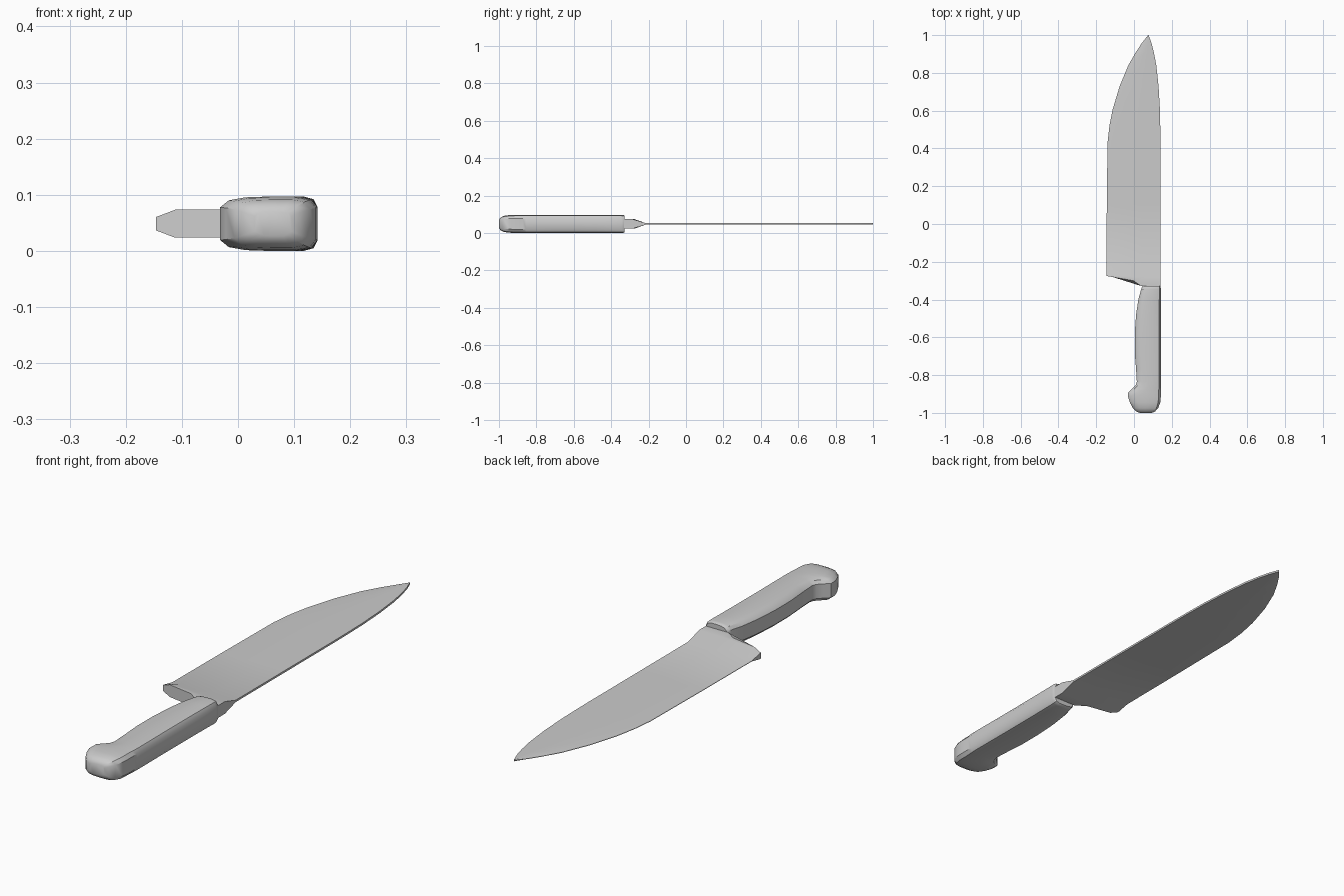
import bpy, bmesh

ZC = 0.0485  # mid height of the knife


def loft(name, rings, angle):
    """Skin a list of equal-length closed rings and cap both ends."""
    bm = bmesh.new()
    loops = [[bm.verts.new(p) for p in ring] for ring in rings]
    n = len(rings[0])
    for a, b in zip(loops, loops[1:]):
        for i in range(n):
            j = (i + 1) % n
            bm.faces.new((a[i], a[j], b[j], b[i]))
    bm.faces.new(loops[0])
    bm.faces.new(loops[-1])
    bmesh.ops.remove_doubles(bm, verts=bm.verts, dist=0.00001)
    bmesh.ops.recalc_face_normals(bm, faces=bm.faces)
    me = bpy.data.meshes.new(name)
    bm.to_mesh(me)
    bm.free()
    ob = bpy.data.objects.new(name, me)
    bpy.context.collection.objects.link(ob)
    bpy.ops.object.select_all(action='DESELECT')
    ob.select_set(True)
    bpy.context.view_layer.objects.active = ob
    bpy.ops.object.shade_smooth_by_angle(angle=angle)
    return ob


def mirrored(half):
    """Close a ring from (x, y, half thickness) points, mirrored in z."""
    top = [(x, y, ZC + h) for x, y, h in half]
    return top + [(x, y, ZC - h) for x, y, h in reversed(half)]


# blade with thick bolster: columns run from cutting edge to spine
COLS = (0, 0.12, 0.5, 0.64, 1)
BACK_Y = (-0.275, -0.281, -0.300, -0.328, -0.332)
FLAT_Y = (-0.270, -0.274, -0.280, -0.282, -0.285)


def blade_row(x0, x1, ys, hs):
    return mirrored([(x0 + (x1 - x0) * c, y, h) for c, y, h in zip(COLS, ys, hs)])


thick = (0.012, 0.025, 0.025, 0.025, 0.025)
rows = [blade_row(-0.146, 0.14, BACK_Y, thick),
        blade_row(-0.146, 0.14, FLAT_Y, thick)]
outline = [(-0.215, -0.146, 0.14), (0.1, -0.144, 0.14), (0.43, -0.140, 0.14),
           (0.52, -0.130, 0.139), (0.61, -0.112, 0.137), (0.73, -0.076, 0.130),
           (0.84, -0.030, 0.118), (0.91, 0.010, 0.105), (0.96, 0.043, 0.092),
           (1.0, 0.075, 0.077)]
for y, x0, x1 in outline:
    rows.append(blade_row(x0, x1, [y] * 5, (0.001, 0.003, 0.004, 0.004, 0.004)))
loft("blade", rows, 0.35)

# handle: rounded section following the belly and butt hook
SECTION = [(0, 0.6), (0.09, 0.86), (0.26, 0.97), (0.5, 1),
           (0.76, 1), (0.93, 0.9), (1, 0.6)]
stations = [(-1.0, 0.030, 0.095, 0.022), (-0.992, 0.010, 0.112, 0.034),
            (-0.975, -0.006, 0.128, 0.043), (-0.945, -0.022, 0.139, 0.047),
            (-0.915, -0.032, 0.142, 0.0485), (-0.892, -0.031, 0.142, 0.0485),
            (-0.872, -0.010, 0.142, 0.0485), (-0.855, 0.008, 0.142, 0.0485),
            (-0.835, 0.015, 0.142, 0.0485), (-0.77, 0.011, 0.142, 0.0485),
            (-0.68, 0.004, 0.142, 0.0485), (-0.58, 0.004, 0.142, 0.0485),
            (-0.48, 0.011, 0.142, 0.0485), (-0.40, 0.023, 0.142, 0.0485),
            (-0.345, 0.038, 0.142, 0.0485), (-0.332, 0.042, 0.141, 0.047),
            (-0.328, 0.046, 0.138, 0.044)]
loft("handle", [mirrored([(a + (b - a) * f, y, h * k) for f, k in SECTION])
                for y, a, b, h in stations], 0.6)
